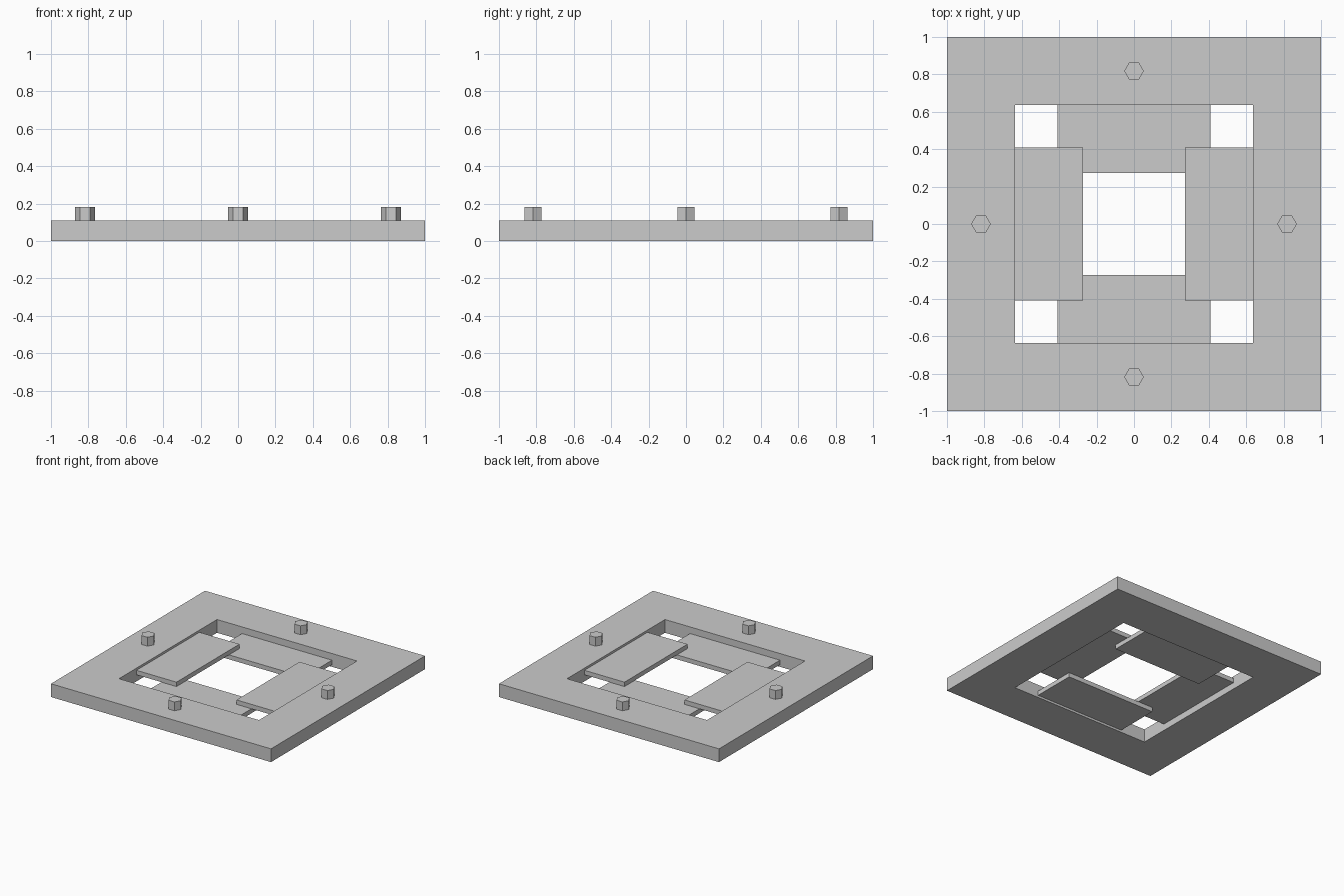
import bpy, bmesh, math
from mathutils import Matrix, Vector

cube = bpy.data.objects.get("Cube")
if cube:
    bpy.data.objects.remove(cube, do_unlink=True)

U = 2 / 55            # one plate thickness
OUTER = 1.0
INNER = 35 * U / 2    # half width of the opening
GAP = 15 * U / 2      # half width of the clear centre
HALF = 22.5 * U / 2   # half length of a plate

grey = bpy.data.materials.new("light_grey")
grey.use_nodes = True
colour = (0.6, 0.6, 0.6, 1)
grey.diffuse_color = colour
grey.node_tree.nodes["Principled BSDF"].inputs["Base Color"].default_value = colour


def finish(name, bm):
    bmesh.ops.recalc_face_normals(bm, faces=bm.faces)
    mesh = bpy.data.meshes.new(name)
    bm.to_mesh(mesh)
    bm.free()
    mesh.materials.append(grey)
    obj = bpy.data.objects.new(name, mesh)
    bpy.context.collection.objects.link(obj)
    return obj


def box(name, low, high):
    low, high = Vector(low), Vector(high)
    bm = bmesh.new()
    bmesh.ops.create_cube(bm, size=1)
    bmesh.ops.scale(bm, vec=high - low, verts=bm.verts)
    bmesh.ops.translate(bm, vec=(low + high) / 2, verts=bm.verts)
    return finish(name, bm)


# Square frame: a ring of four mitred faces, extruded upwards
bm = bmesh.new()
corners = [(-1, -1), (1, -1), (1, 1), (-1, 1)]
rings = [[bm.verts.new((x * r, y * r, 0)) for x, y in corners] for r in (OUTER, INNER)]
for i in range(4):
    j = (i + 1) % 4
    bm.faces.new((rings[0][i], rings[0][j], rings[1][j], rings[1][i]))
top = bmesh.ops.extrude_face_region(bm, geom=bm.faces[:])
bmesh.ops.translate(bm, vec=(0, 0, 3 * U),
                    verts=[g for g in top["geom"] if isinstance(g, bmesh.types.BMVert)])
finish("frame", bm)

# Sliding plates: front and back pair below, left and right pair on top
for side, front_back, left_right in ((-1, "front", "right"), (1, "back", "left")):
    near, far = sorted((side * GAP, side * INNER))
    box(front_back + "_plate", (-HALF, near, U / 2), (HALF, far, 1.5 * U))
    box(left_right + "_plate", (near, -HALF, 1.5 * U), (far, HALF, 2.5 * U))

# Hexagonal pegs at the middle of each frame side
radius = 1.25 * U / math.cos(math.pi / 6)
for name, x, y in (("front", 0, -1), ("back", 0, 1), ("right", -1, 0), ("left", 1, 0)):
    bm = bmesh.new()
    place = Matrix.Translation((x * 22.5 * U, y * 22.5 * U, 4 * U)) @ Matrix.Rotation(math.pi / 2, 4, "Z")
    bmesh.ops.create_cone(bm, cap_ends=True, segments=6, radius1=radius,
                          radius2=radius, depth=2 * U, matrix=place)
    finish(name + "_peg", bm)
